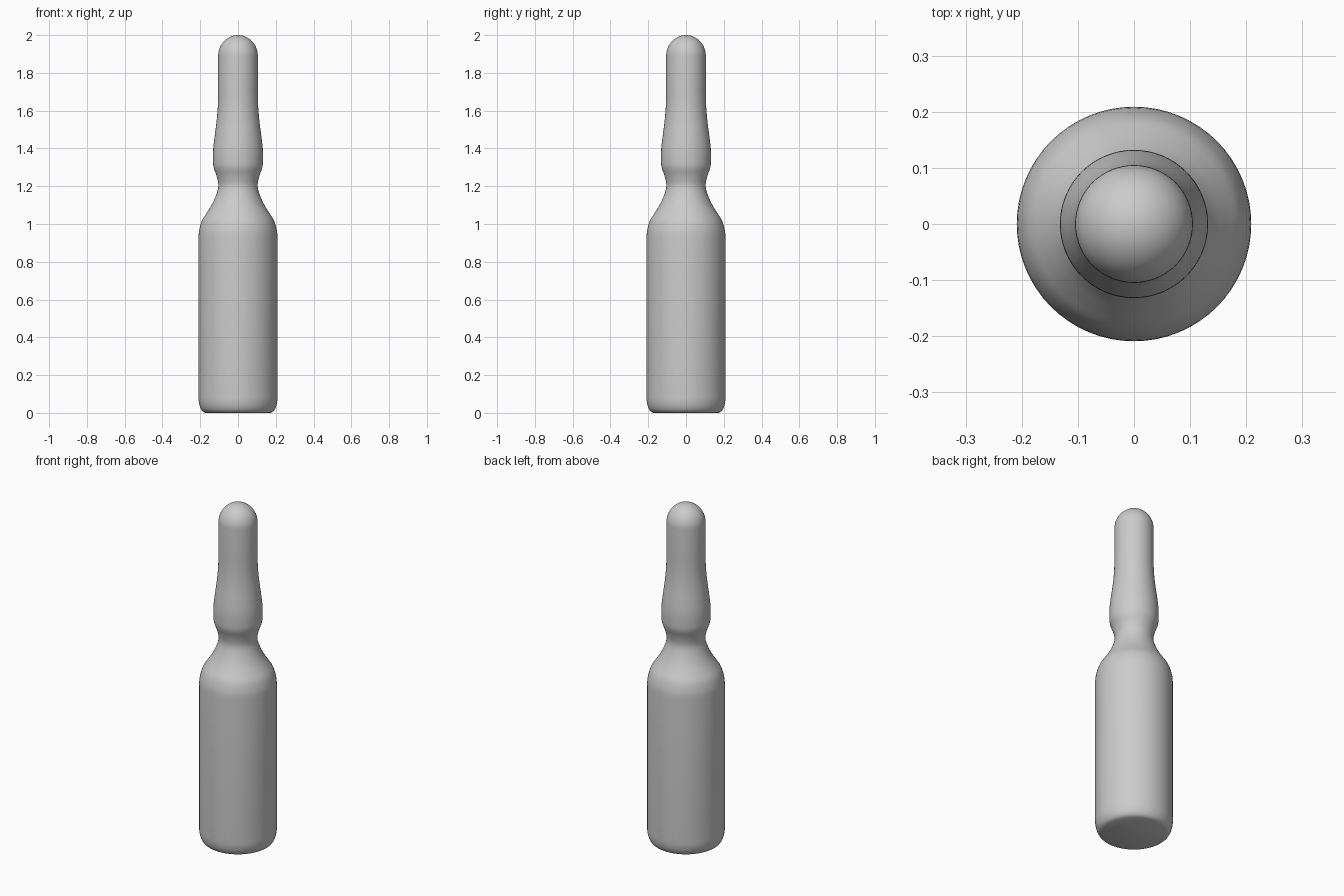
import bpy, bmesh, math
from mathutils import Vector

cube = bpy.data.objects.get("Cube")
if cube:
    bpy.data.objects.remove(cube)

STEPS = 64


def smooth_path(points, cuts=4):
    """Curve through the given (radius, height) points."""
    pts = [Vector(p) for p in points]
    pts = [pts[0]] + pts + [pts[-1]]
    path = []
    for a, b, c, d in zip(pts, pts[1:], pts[2:], pts[3:]):
        for i in range(cuts):
            t = i / cuts
            path.append(0.5 * (2 * b + (c - a) * t + (2 * a - 5 * b + 4 * c - d) * t ** 2
                               + (3 * b - a - 3 * c + d) * t ** 3))
    return path + [pts[-1]]


def arc(radius, height, centre_r, centre_z, start, end, count=8):
    """Elliptical corner from start to end angle in degrees."""
    angles = [math.radians(start + (end - start) * i / count) for i in range(count + 1)]
    return [Vector((centre_r + radius * math.cos(a), centre_z + height * math.sin(a)))
            for a in angles]


def lathe(name, profile, material):
    bm = bmesh.new()
    verts = [bm.verts.new((p.x, 0, p.y)) for p in profile]
    edges = [bm.edges.new(pair) for pair in zip(verts, verts[1:])]
    bmesh.ops.spin(bm, geom=verts + edges, cent=(0, 0, 0), axis=(0, 0, 1),
                   angle=math.tau, steps=STEPS)
    bmesh.ops.remove_doubles(bm, verts=bm.verts, dist=0.0002)
    # Flat underside
    bmesh.ops.holes_fill(bm, edges=[e for e in bm.edges if e.is_boundary], sides=0)
    bmesh.ops.recalc_face_normals(bm, faces=bm.faces)
    mesh = bpy.data.meshes.new(name)
    bm.to_mesh(mesh)
    bm.free()
    mesh.materials.append(material)
    obj = bpy.data.objects.new(name, mesh)
    bpy.context.collection.objects.link(obj)
    bpy.ops.object.select_all(action="DESELECT")
    obj.select_set(True)
    bpy.context.view_layer.objects.active = obj
    bpy.ops.object.shade_smooth_by_angle(angle=math.radians(35))
    return obj


glass = bpy.data.materials.new("grey_glass")
glass.use_nodes = True
colour = (0.6, 0.6, 0.6, 1)
glass.diffuse_color = colour
glass.node_tree.nodes["Principled BSDF"].inputs["Base Color"].default_value = colour

# Rounded foot, straight body, shoulder, pinched neck, bulb, stem and domed tip
foot = [Vector((0.172, 0))] + arc(0.034, 0.08, 0.175, 0.083, -80, 0)
shoulder_to_stem = smooth_path([
    (0.209, 0.93), (0.205, 0.97), (0.19, 1.02), (0.165, 1.06), (0.14, 1.1),
    (0.117, 1.15), (0.104, 1.2), (0.112, 1.25), (0.129, 1.3), (0.132, 1.34),
    (0.131, 1.4), (0.123, 1.47), (0.114, 1.54), (0.107, 1.62), (0.105, 1.7)])
tip = arc(0.105, 0.11, 0, 1.89, 0, 90, 12)
lathe("ampoule", foot + shoulder_to_stem + tip, glass)
